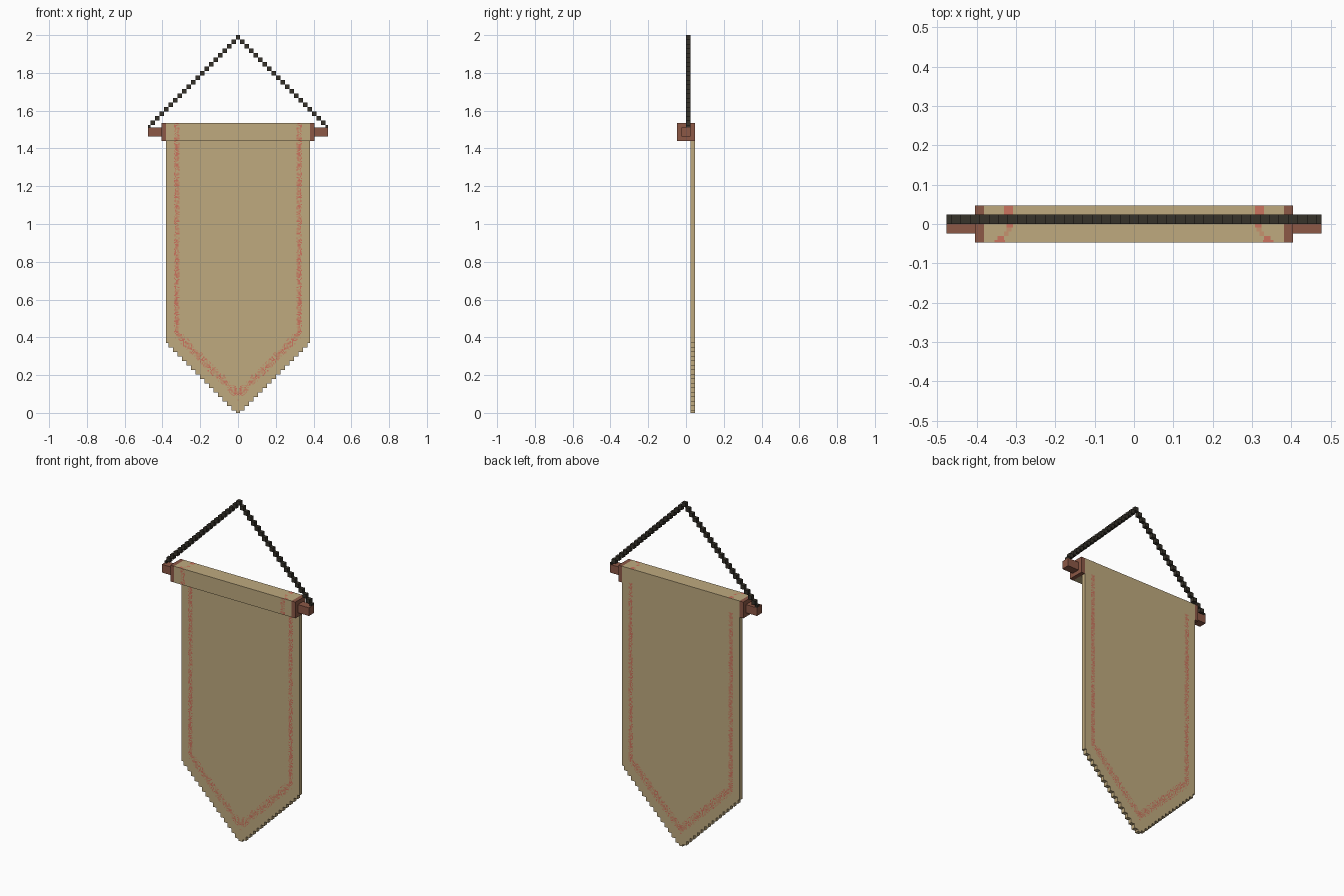
import bpy, bmesh, random
from mathutils import Vector

cube = bpy.data.objects.get("Cube")
if cube:
    bpy.data.objects.remove(cube, do_unlink=True)

U = 1 / 42          # one building block
C = 0.25            # one stitch, in blocks
random.seed(4)


def lin(c):
    c /= 255
    return c / 12.92 if c < 0.04045 else ((c + 0.055) / 1.055) ** 2.4


def material(name, r, g, b):
    m = bpy.data.materials.new(name)
    col = (lin(r), lin(g), lin(b), 1)
    m.diffuse_color = col
    m.use_nodes = True
    bsdf = m.node_tree.nodes["Principled BSDF"]
    bsdf.inputs["Base Color"].default_value = col
    bsdf.inputs["Roughness"].default_value = 0.9
    return m


CLOTH = material("tan cloth", 191, 170, 127)
WOOD = material("brown wood", 140, 88, 70)
ROPE = material("dark rope", 54, 50, 42)
RED = material("red thread", 203, 116, 94)
FADED = material("faded thread", 198, 146, 110)


def finish(name, bm, *mats):
    me = bpy.data.meshes.new(name)
    bm.to_mesh(me)
    bm.free()
    for m in mats:
        me.materials.append(m)
    ob = bpy.data.objects.new(name, me)
    bpy.context.collection.objects.link(ob)
    return ob


def add_box(bm, x0, x1, y0, y1, z0, z1):
    """Box from its limits, given in blocks."""
    lo, hi = Vector((x0, y0, z0)) * U, Vector((x1, y1, z1)) * U
    for v in bmesh.ops.create_cube(bm, size=1)["verts"]:
        v.co = (lo + hi) / 2 + Vector(a * b for a, b in zip(v.co, hi - lo))


def box(name, mat, *limits):
    bm = bmesh.new()
    add_box(bm, *limits)
    return finish(name, bm, mat)


# Wooden rod, its two end blocks and the folded cloth around it
for side, s in (("left", 1), ("right", -1)):
    a, b = sorted((16 * s, 17 * s))
    box(side + "_end_block", WOOD, a, b, -2, 2, 60.5, 64.5)
    a, b = sorted((17 * s, 20 * s))
    box(side + "_rod_end", WOOD, a, b, -1, 1, 61.5, 63.5)
box("cloth_fold", CLOTH, -16, 16, -2, 1, 60.5, 64.5)

# Hanging cloth: stepped point at the bottom, extruded to one block thick
half = [(0.5, 0)]
for k in range(15):
    half += [(k + 0.5, k + 0.5), (k + 1.5, k + 0.5)]
half += [(15.5, 15.5), (16, 15.5), (16, 64.5)]
outline = half + [(-x, z) for x, z in reversed(half)]
bm = bmesh.new()
face = bm.faces.new([bm.verts.new((x * U, U, z * U)) for x, z in outline])
ext = bmesh.ops.extrude_face_region(bm, geom=[face])
bmesh.ops.translate(bm, vec=(0, U, 0),
                    verts=[g for g in ext["geom"] if isinstance(g, bmesh.types.BMVert)])
bmesh.ops.recalc_face_normals(bm, faces=bm.faces)
finish("hanging_cloth", bm, CLOTH)

# Rope: blocks climbing corner to corner to the middle
bm = bmesh.new()
add_box(bm, -0.5, 0.5, 0, 1, 83, 84)
for s in (-1, 1):
    for k in range(1, 20):
        a, b = sorted((s * (k - 0.5), s * (k + 0.5)))
        add_box(bm, a, b, 0, 1, 83 - k, 84 - k)
    a, b = sorted((s * 19.5, s * 20))
    add_box(bm, a, b, 0, 1, 63.5, 64)
finish("rope", bm, ROPE)


def stitch(bm, corners, normal, shade):
    f = bm.faces.new([bm.verts.new(Vector(c) * U) for c in corners])
    f.normal_update()
    if f.normal.dot(Vector(normal)) < 0:
        f.normal_flip()
    f.material_index = shade


def stitch_odds(x, z):
    """Chance of thread: a straight border that meets a wide V."""
    if z > 17.6:
        d = abs(x - 13.6)
        return 0.75 if d < 0.3 else 0.4 if d < 0.7 else 0
    d = abs(z - 4 - x)
    return 0.65 if d < 0.7 else 0.35 if d < 1.5 and x < 14.3 else 0


def border(name, y, z0, z1, facing):
    """Dithered border on an upright face, mirrored left to right."""
    bm = bmesh.new()
    for i in range(int(15 / C)):
        for j in range(int(z0 / C), int(z1 / C)):
            x, z = i * C, j * C
            if random.random() < stitch_odds(x + C / 2, z + C / 2):
                shade = int(random.random() < 0.45)
                for s in (-1, 1):
                    stitch(bm, [(s * x, y, z), (s * (x + C), y, z),
                                (s * (x + C), y, z + C), (s * x, y, z + C)],
                           (0, facing, 0), shade)
    finish(name, bm, RED, FADED)


G = 0.025   # small lift off the cloth, in blocks
border("front_border", 1 - G, 2, 60.5, -1)
border("fold_border", -2 - G, 60.5, 64.5, -1)
border("back_border", 2 + G, 2, 61, 1)

# Thread over the top of the fold: a solid patch, then a slanted trail
bm = bmesh.new()
zt = 64.5 + G
for s in (-1, 1):
    for x0, x1, y0, y1, shade in ((12.9, 13.9, 1, 2, 0), (12.9, 13.6, -0.4, 0, 0),
                                  (13.1, 13.6, -0.8, -0.4, 1), (13.4, 13.9, -1.3, -0.8, 1),
                                  (13.9, 14.6, -1.7, -1.3, 0), (13.8, 14.9, -2, -1.7, 0)):
        stitch(bm, [(s * x0, y0, zt), (s * x1, y0, zt), (s * x1, y1, zt), (s * x0, y1, zt)],
               (0, 0, 1), shade)
finish("top_border", bm, RED, FADED)
